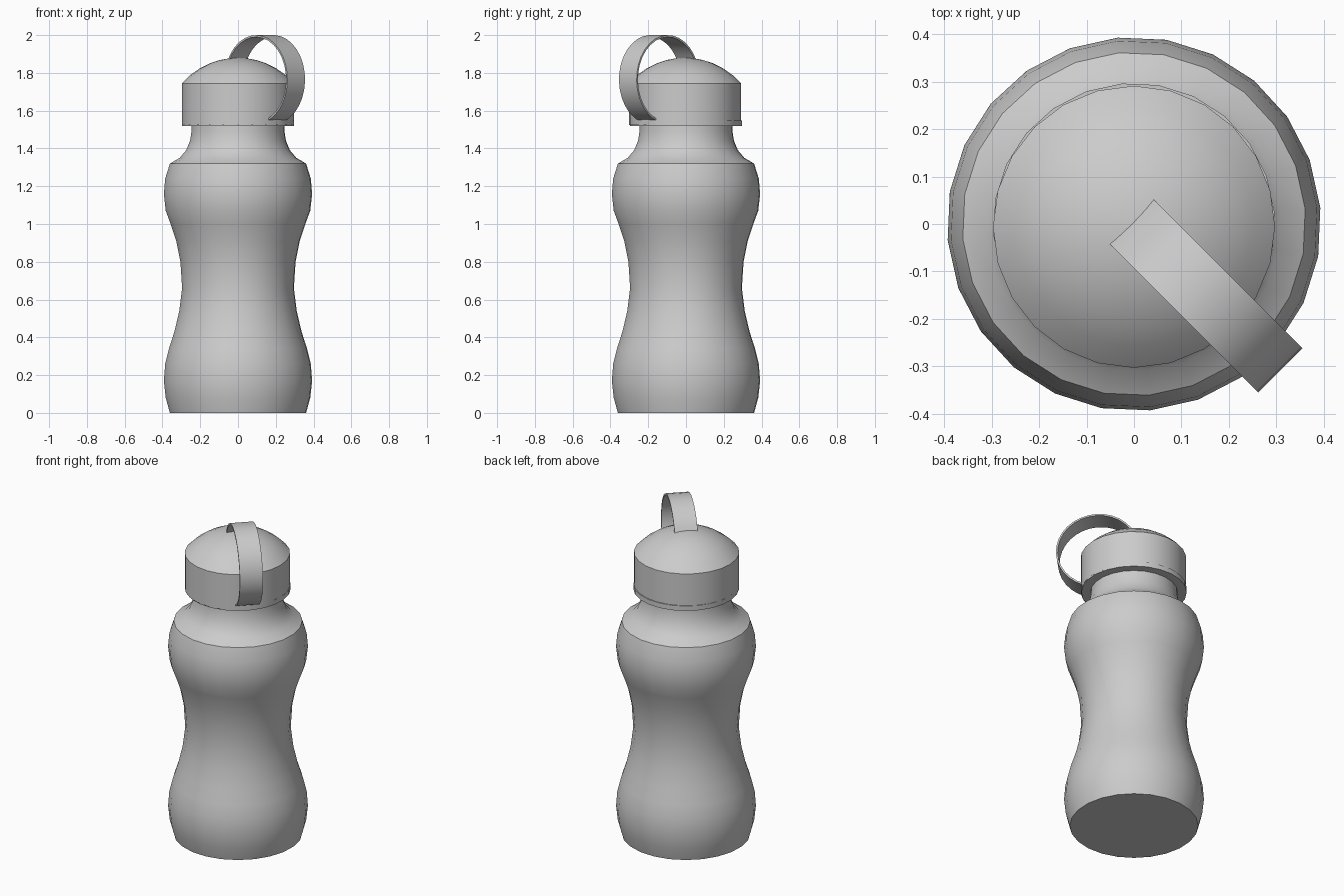
import bpy
from math import sin, cos, pi, radians, sqrt
from mathutils import Vector

cube = bpy.data.objects.get("Cube")
if cube:
    bpy.data.objects.remove(cube)

grey = bpy.data.materials.new("plain grey")
grey.use_nodes = True
colour = (0.6, 0.6, 0.6, 1)
grey.diffuse_color = colour
grey.node_tree.nodes["Principled BSDF"].inputs["Base Color"].default_value = colour


def make_object(name, verts, faces):
    mesh = bpy.data.meshes.new(name)
    mesh.from_pydata(verts, [], faces)
    mesh.materials.append(grey)
    obj = bpy.data.objects.new(name, mesh)
    bpy.context.collection.objects.link(obj)
    bpy.ops.object.select_all(action='DESELECT')
    obj.select_set(True)
    bpy.context.view_layer.objects.active = obj
    bpy.ops.object.shade_smooth_by_angle(angle=radians(32))
    return obj


def lathe(name, profile, phase=0.0, sides=24):
    """Spin (radius, height) pairs, listed bottom to top, and close both ends."""
    verts = [(r * cos(phase + 2 * pi * i / sides), r * sin(phase + 2 * pi * i / sides), z)
             for r, z in profile for i in range(sides)]
    faces = [(k * sides + i, k * sides + (i + 1) % sides,
              (k + 1) * sides + (i + 1) % sides, (k + 1) * sides + i)
             for k in range(len(profile) - 1) for i in range(sides)]
    faces.append(tuple(reversed(range(sides))))
    faces.append(tuple(range(len(verts) - sides, len(verts))))
    return make_object(name, verts, faces)


# Bottle with a pinched waist, shoulder and neck
lathe("bottle_body", [
    (0.362, 0), (0.384, 0.08), (0.394, 0.17), (0.387, 0.26), (0.367, 0.34),
    (0.338, 0.43), (0.312, 0.54), (0.297, 0.66), (0.306, 0.8), (0.328, 0.91),
    (0.358, 1.0), (0.384, 1.07), (0.394, 1.16), (0.387, 1.24), (0.362, 1.32),
    (0.31, 1.35), (0.276, 1.39), (0.255, 1.44), (0.247, 1.49), (0.245, 1.54)], radians(5))

# Cap with a shallow spherical dome
rim, wall_top, dome_height = 0.297, 1.745, 0.135
ball = (rim ** 2 + dome_height ** 2) / (2 * dome_height)
dome = [(rim * t, wall_top + dome_height - ball + sqrt(ball ** 2 - (rim * t) ** 2))
        for t in (1, 0.85, 0.68, 0.5, 0.32, 0.15, 0.02)]
cap = lathe("cap", [(rim, 1.525)] + dome)
cap.location.y = -0.006

# Thin collar that holds the carrying strap
lathe("strap_collar", [(0.297, 1.518), (0.297, 1.548)], radians(5))

# Carrying strap: a curved band from the dome top to the collar
out = Vector((1, -1, 0)).normalized()
side = Vector((1, 1, 0)).normalized()
steps, radius, thickness, half_width = 20, 0.235, 0.01, 0.066
centre = out * 0.201 + Vector((0, 0, 1.765))
verts, faces = [], []
for i in range(steps + 1):
    a = radians(156 - 226 * i / steps)
    ray = out * cos(a) + Vector((0, 0, sin(a)))
    for r, s in ((radius, -1), (radius, 1), (radius - thickness, 1), (radius - thickness, -1)):
        verts.append(centre + ray * r + side * half_width * s)
for i in range(steps):
    for j in range(4):
        k = (j + 1) % 4
        faces.append((i * 4 + j, i * 4 + 4 + j, i * 4 + 4 + k, i * 4 + k))
faces += [(0, 1, 2, 3), tuple(steps * 4 + j for j in (3, 2, 1, 0))]
make_object("carry_strap", verts, faces)
